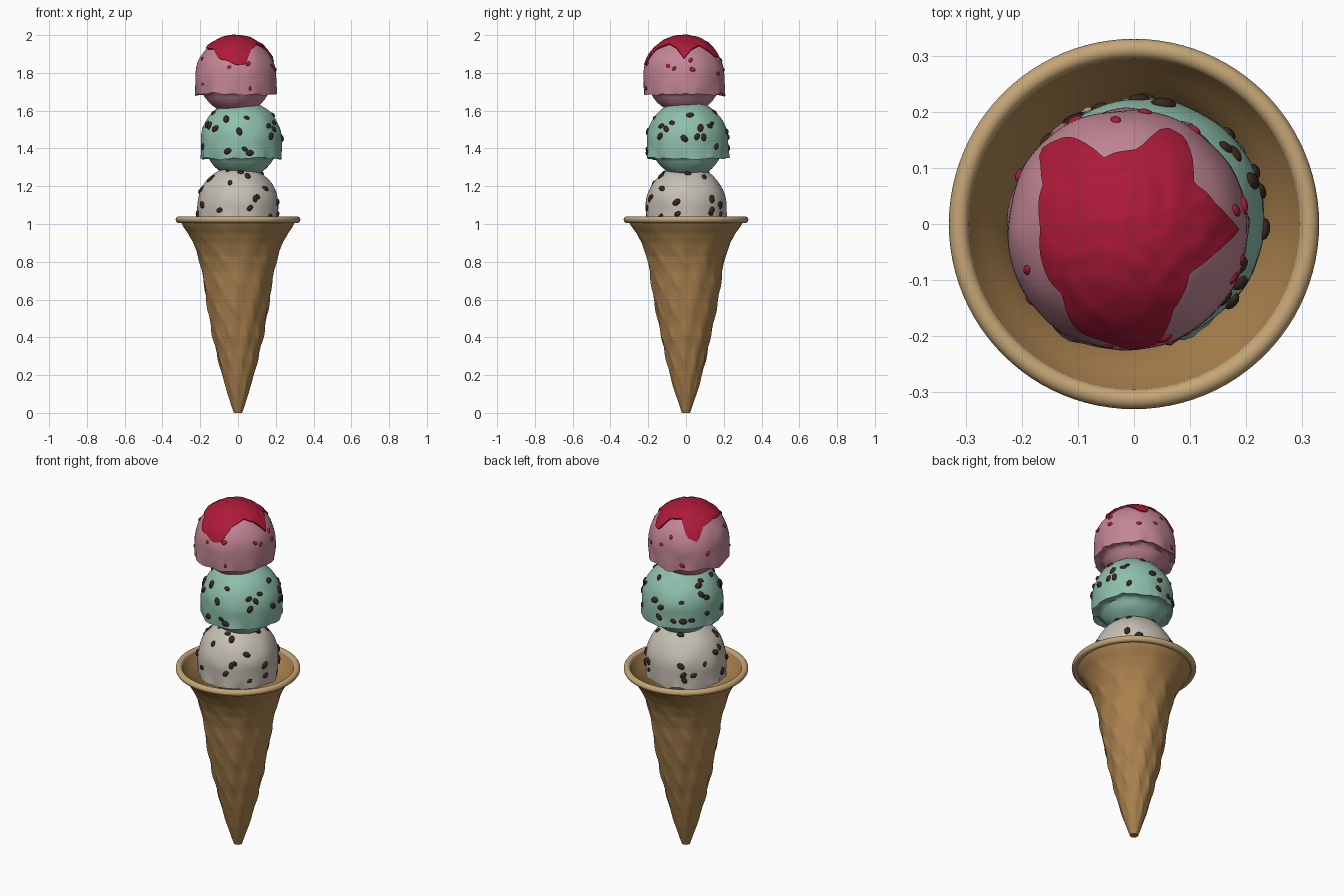
import bpy, bmesh, math, random
from math import sin, cos, pi, radians
from mathutils import Vector, Matrix, noise

if "Cube" in bpy.data.objects:
    bpy.data.objects.remove(bpy.data.objects["Cube"])

random.seed(4)


def material(name, rgb):
    m = bpy.data.materials.new(name)
    m.diffuse_color = (*rgb, 1)
    m.use_nodes = True
    m.node_tree.nodes["Principled BSDF"].inputs["Base Color"].default_value = m.diffuse_color
    return m


def finish(name, bm, mat):
    bmesh.ops.recalc_face_normals(bm, faces=bm.faces)
    me = bpy.data.meshes.new(name)
    bm.to_mesh(me)
    bm.free()
    me.materials.append(mat)
    ob = bpy.data.objects.new(name, me)
    bpy.context.collection.objects.link(ob)
    for p in me.polygons:
        p.use_smooth = True
    return ob


def grid(name, rows, sides, point, mat, cap=True):
    """Rings of vertices from point(row, angle), joined by quads."""
    bm = bmesh.new()
    rings = [[bm.verts.new(point(i, 2 * pi * j / sides)) for j in range(sides)]
             for i in range(rows)]
    for a, b in zip(rings, rings[1:]):
        for j in range(sides):
            k = (j + 1) % sides
            bm.faces.new((a[j], a[k], b[k], b[j]))
    if cap:
        bm.faces.new(rings[0])
        bm.faces.new(rings[-1])
    return finish(name, bm, mat)


def lerp_table(table, t):
    for (t0, v0), (t1, v1) in zip(table, table[1:]):
        if t <= t1:
            return v0 + (v1 - v0) * (t - t0) / (t1 - t0)
    return table[-1][1]


WAFER = material("wafer", (0.40, 0.22, 0.075))
RIM = material("wafer_rim", (0.56, 0.38, 0.18))
CHOC = material("chocolate", (0.04, 0.02, 0.012))
RED = material("berry_red", (0.42, 0.01, 0.04))

# Waffle cone: flared shell with spiral embossing outside, smooth inside
PROFILE = [(0, .022), (.03, .032), (.1, .055), (.2, .083), (.4, .13), (.6, .168), (.75, .19),
           (.83, .207), (.9, .235), (.95, .262), (.99, .291), (1.03, .312)]
OUT, IN = 110, 40


def cone_point(i, a):
    if i < OUT:
        z = 1.025 * i / (OUT - 1)
        r = lerp_table(PROFILE, z)
        u, v = sin(10 * a + 34 * z), sin(10 * a - 12 * z)
        fade = min(1, z / .3) * min(1, (1.025 - z) / .15)
        r += fade * .0055 * (max(u, 0) * (.6 + .4 * v) + .3 * v)
    else:
        z = 1.025 - .95 * (i - OUT) / (IN - 1)
        r = lerp_table(PROFILE, z) - .014
    return r * cos(a), r * sin(a), z


grid("waffle_cone", OUT + IN, 120, cone_point, WAFER)

# Rolled rim
grid("cone_rim", 17, 96, lambda i, a: (
    (.312 + .018 * cos(2 * pi * i / 16)) * cos(a),
    (.312 + .018 * cos(2 * pi * i / 16)) * sin(a),
    1.023 + .018 * sin(2 * pi * i / 16)), RIM, cap=False)


# Scoops: dome, ragged skirt, then a narrower underside
def scoop(name, centre, mat, seed, R=.215):
    c = Vector(centre)
    off = Vector((seed * 7.3, seed * 3.1, seed))
    dome, lip, under = 26, 4, 14

    def point(i, a):
        d = Vector((cos(a), sin(a), 0))
        w = noise.noise(d * 2.2 + off)
        w2 = noise.noise(d * 5 + off)
        edge = -.093 + .014 * w + .008 * w2
        flare = .212 + .016 * max(0, w + w2) + .004 * sin(9 * a)
        if i < dome:
            t = i / (dome - 1)
            el = pi / 2 * (1 - t) + .001
            r, z = R * cos(el), R * sin(el)
        elif i < dome + lip:
            t = (i - dome + 1) / lip
            r, z = R + (flare - R) * t * t, edge * t
        else:
            t = (i - dome - lip) / (under - 1)
            el = -.42 - (pi / 2 - .421) * t
            r, z = .196 * cos(el), .196 * sin(el)
            if i == dome + lip:
                r, z = .19, edge + .006
        p = d * r + Vector((0, 0, z))
        p *= 1 + .022 * noise.noise(p * 11 + off)
        return p + c

    return grid(name, dome + lip + under, 80, point, mat)


# Chips: small flattened lumps pressed into the scoop surface
def chips(name, centre, count, mat, size, top, R=.215):
    bm = bmesh.new()
    for n in range(count):
        a = n * 2.399963 + random.uniform(-.4, .4)
        z = random.uniform(-.065, top)
        r = R if z < 0 else math.sqrt(R * R - z * z)
        nrm = Vector((r * cos(a), r * sin(a), max(z, 0))).normalized()
        pos = Vector(centre) + Vector((r * cos(a), r * sin(a), z))
        s = size * random.uniform(.75, 1.2)
        m = (Matrix.Translation(pos) @ nrm.to_track_quat('Z', 'Y').to_matrix().to_4x4()
             @ Matrix.Rotation(random.uniform(0, pi), 4, 'Z')
             @ Matrix.Diagonal((s * 1.15, s * .8, s * .55, 1)))
        bmesh.ops.create_icosphere(bm, subdivisions=2, radius=1, matrix=m)
    return finish(name, bm, mat)


VANILLA, MINT, PINK = (0, 0, 1.093), (.018, .008, 1.44), (-.012, -.01, 1.78)
scoop("vanilla_scoop", VANILLA, material("vanilla", (.56, .52, .45)), 1)
scoop("mint_scoop", MINT, material("mint", (.27, .52, .41)), 2)
scoop("strawberry_scoop", PINK, material("strawberry", (.54, .24, .30)), 3)
chips("vanilla_chips", VANILLA, 34, CHOC, .017, .19)
chips("mint_chips", MINT, 36, CHOC, .017, .17)
chips("strawberry_bits", PINK, 14, RED, .012, .10)

# Berry sauce: thin cap with dripping edge (angle in degrees, reach from the axis)
REACH = [(0, .2), (15, .165), (35, .145), (58, .195), (70, .195), (82, .145), (108, .135),
         (122, .2), (138, .21), (152, .17), (180, .155), (205, .165), (225, .165), (243, .2),
         (258, .205), (270, .213), (285, .211), (300, .165), (325, .135), (345, .16), (360, .2)]
SR = .222
ROWS = 22


def sauce_point(i, a):
    reach = lerp_table(REACH, math.degrees(a) % 360)
    t = min(i, ROWS - 2) / (ROWS - 2)
    th = max(t, .002) * math.asin(min(reach / SR, .97))
    d = Vector((sin(th) * cos(a), sin(th) * sin(a), cos(th)))
    rad = SR + .0035 * noise.noise(d * 7)
    if i == ROWS - 1:
        rad = SR - .015
    return d * rad + Vector(PINK)


grid("berry_sauce", ROWS, 90, sauce_point, RED, cap=False)

# Keep crisp creases at skirts and sauce edges
bpy.ops.object.select_all(action='DESELECT')
for ob in bpy.context.collection.objects:
    ob.select_set(True)
    bpy.context.view_layer.objects.active = ob
bpy.ops.object.shade_smooth_by_angle(angle=radians(45))
